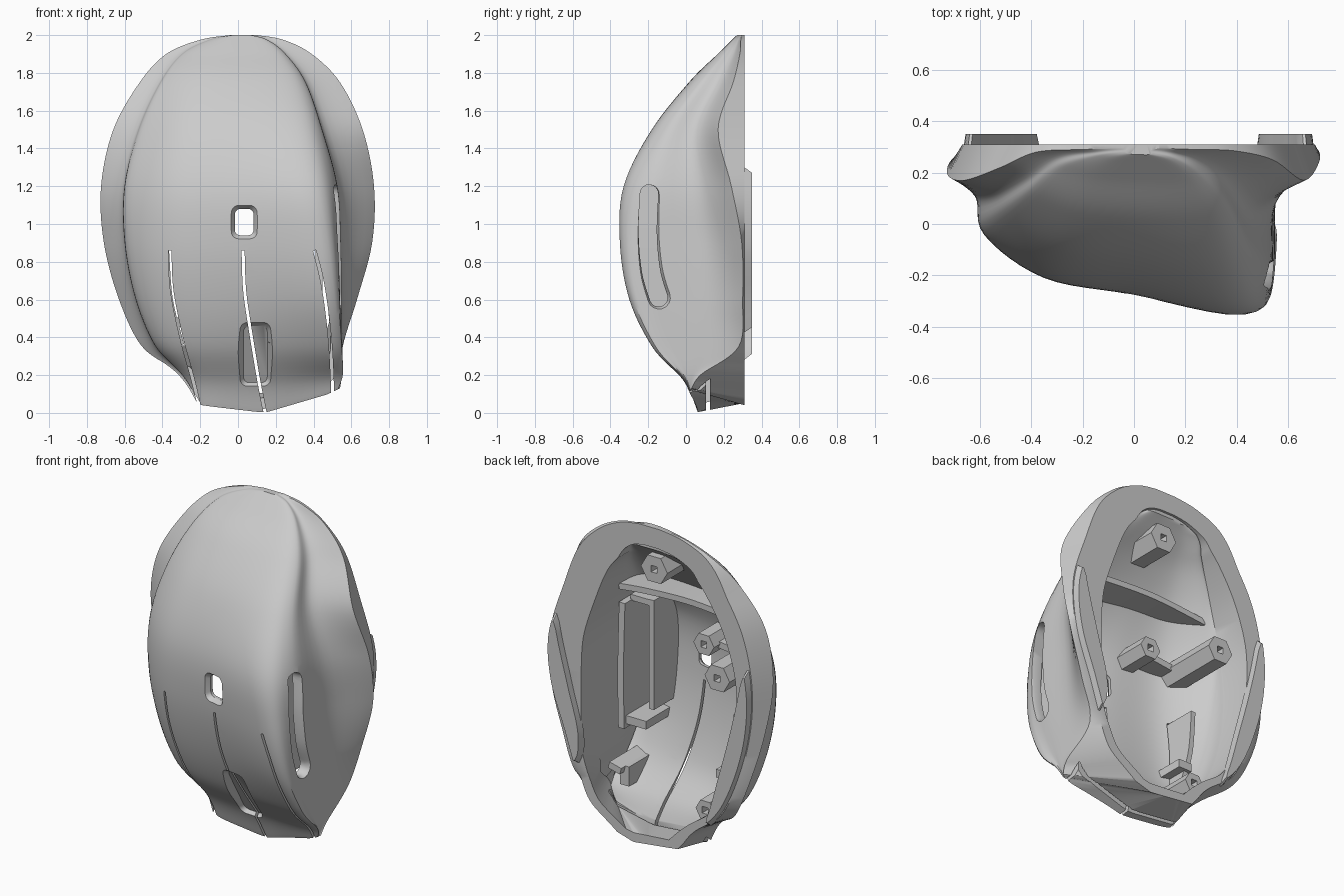
import bpy, bmesh, math
from mathutils import Vector
from mathutils.bvhtree import BVHTree

if "Cube" in bpy.data.objects:
    bpy.data.objects.remove(bpy.data.objects["Cube"])

# Shell stations from bottom to top
Z   = [0, .15, .35, .6, .9, 1.2, 1.5, 1.75, 1.9, 1.975, 2]
CL  = [-.22, -.32, -.51, -.63, -.71, -.725, -.66, -.52, -.38, -.2, -.04]   # left crease x
YCL = [.07, .12, .25, .28, .25, .19, .17, .22, .28, .29, .295]
CR  = [.54, .55, .555, .63, .71, .72, .66, .54, .39, .24, .1]              # right crease x
YCR = [.03, .08, .28, .3, .295, .24, .17, .25, .285, .29, .295]
SL  = [-.2, -.28, -.42, -.52, -.575, -.575, -.5, -.39, -.28, -.14, -.03]   # left shoulder
YSL = [.075, .06, .0, -.03, -.045, -.03, .03, .12, .22, .265, .28]
YM  = [.06, 0, -.13, -.22, -.27, -.26, -.15, .02, .17, .245, .27]          # middle
SR  = [.5, .525, .51, .48, .44, .38, .31, .25, .18, .12, .06]              # right ridge
YSR = [.02, -.03, -.18, -.3, -.35, -.33, -.18, .02, .17, .245, .27]
WR  = [.53, .545, .55, .555, .555, .54, .46, .37, .26, .16, .07]           # right wall
RR  = [.25, .42, .5, .58, .68, .7, .61, .51, .37, .23, .1]                 # right rim
RIM = .31


def lerp(a, b, f):
    return a + (b - a) * f


def catmull(a, t):
    i = min(int(t), len(a) - 2)
    f = t - i
    p, q, r, s = a[max(i - 1, 0)], a[i], a[i + 1], a[min(i + 2, len(a) - 1)]
    return .5 * (2 * q + (r - p) * f + (2 * p - 5 * q + 4 * r - s) * f * f
                 + (3 * q - p - 3 * r + s) * f ** 3)


def curve(pts, n):
    m = len(pts) - 1
    xs, ys = zip(*pts)
    return [(catmull(xs, k / n), catmull(ys, k / n)) for k in range(m * n + 1)]


def left_rim(t):
    return catmull(CL, t) + .06 * min(1, (2 - catmull(Z, t)) / .3)


def lift(x, y, z):
    # Curved bottom edge
    hp = [(-.4, .2), (-.2, .04), (.14, 0), (.48, .1), (.56, .14)]
    h = hp[0][1] if x < -.4 else hp[-1][1]
    for (a, b), (c, d) in zip(hp, hp[1:]):
        if a <= x <= c:
            h = lerp(b, d, (x - a) / (c - a))
    fade = max(0, 1 - z / .4) ** 2
    return z + fade * (h + .04 * max(0, (min(y, RIM) - .06) / .25))


def section(t, inner):
    cl, ycl, c, yc, sl, ysl, ym, sr, ysr, wr, rr = [
        catmull(a, t) for a in (CL, YCL, CR, YCR, SL, YSL, YM, SR, YSR, WR, RR)]
    z, rl = catmull(Z, t), left_rim(t)
    k = .06 * min(1, (2 - z) / .15) if inner else 0
    d = .05 if inner else 0
    nl, yn = lerp(sl, cl, .25), lerp(ysl, ycl, .6)
    body = [(nl + k, yn), (sl + k, ysl + d), (sl * .6 + k * .5, lerp(ysl, ym, .72) + d),
            (lerp(sl, sr, .58), ym + d), (sr - k * .8, ysr + d),
            (lerp(sr, wr, .85) - k, lerp(ysr, yc, .22) + d * .5), (wr - k, lerp(ysr, yc, .7))]
    if inner:
        z = z + .07 * max(0, 1 - z / .4) if z < 1.2 else 1.2 + (z - 1.2) * .85
        a, b = max(nl + k, rl + k), min(wr - k, rr - k)
        body = [(x, min(y, RIM - .015)) for x, y in body]
        prof = [(a, RIM)] + curve(body, 8) + [(b, RIM)]
    else:
        prof = [(rl, RIM)] + curve([(cl, ycl)] + body + [(c, yc)], 6) + [(rr, RIM)]
    return prof, z


def finish(name, bm):
    bmesh.ops.remove_doubles(bm, verts=bm.verts, dist=1e-5)
    bmesh.ops.recalc_face_normals(bm, faces=bm.faces)
    me = bpy.data.meshes.new(name)
    bm.to_mesh(me)
    ob = bpy.data.objects.new(name, me)
    bpy.context.collection.objects.link(ob)
    return ob


def strip(bm, A, B):
    for i in range(len(A) - 1):
        bm.faces.new((A[i], A[i + 1], B[i + 1], B[i]))


def skin(bm, inner, n=70):
    # One curved skin with end walls; returns its loop on the rim plane
    rows = []
    for j in range(n + 1):
        prof, z = section(j / n * (len(Z) - 1), inner)
        row = [bm.verts.new((x, y, lift(x, y, z))) for x, y in prof]
        if rows:
            strip(bm, rows[-1], row)
        rows.append(row)
        if j in (0, n):
            x0, x1, m = prof[0][0], prof[-1][0], len(prof) - 1
            xs = [lerp(x0, x1, i / m) for i in range(1, m)]
            line = [row[0]] + [bm.verts.new((x, RIM, lift(x, RIM, z))) for x in xs] + [row[-1]]
            bm.faces.new((row[0], row[1], line[1]))
            strip(bm, row[1:-1], line[1:-1])
            bm.faces.new((row[-2], row[-1], line[-2]))
            if j == 0:
                low = line
    return low + [r[-1] for r in rows[1:-1]] + line[::-1] + [r[0] for r in rows[-2:0:-1]]


def solid(name, A, B):
    bm = bmesh.new()
    a, b = [bm.verts.new(p) for p in A], [bm.verts.new(p) for p in B]
    strip(bm, a + a[:1], b + b[:1])
    bm.faces.new(a[::-1])
    bm.faces.new(b)
    return finish(name, bm)


def ribbon(path, w, cap=0, n=6):
    pts = [Vector(p) for p in curve(path, n)]
    L, R = [], []
    for i, p in enumerate(pts):
        d = (pts[min(i + 1, len(pts) - 1)] - pts[max(i - 1, 0)]).normalized()
        o = Vector((-d.y, d.x)) * w
        L.append(p + o)
        R.append(p - o)

    def arc(p, q):
        c, o = (p + q) / 2, (p - q) / 2
        e = Vector((o.y, -o.x))
        return [c + o * math.cos(math.pi * k / cap) + e * math.sin(math.pi * k / cap) for k in range(1, cap)]
    return L + arc(L[-1], R[-1]) + R[::-1] + arc(R[0], L[0])


def rounded(cx, cz, hx, hz, r=.03):
    out = []
    for q, (sx, sz) in enumerate([(1, 1), (-1, 1), (-1, -1), (1, -1)]):
        for k in range(6):
            a = math.pi / 2 * (q + k / 5)
            out.append((cx + sx * (hx - r) + r * math.cos(a), cz + sz * (hz - r) + r * math.sin(a)))
    return out


def extrude(name, ring, y0, y1):
    return solid(name, [(x, y0, z) for x, z in ring], [(x, y1, z) for x, z in ring])


def cut(ob, cutter):
    # Boolean cut; keeps the old mesh if a solver loses the part
    cutter.hide_render = True
    bpy.context.view_layer.objects.active = ob
    for solver in ('EXACT', 'MANIFOLD', 'FLOAT'):
        old = ob.data.copy()
        m = ob.modifiers.new("cut", 'BOOLEAN')
        m.object, m.operation, m.solver = cutter, 'DIFFERENCE', solver
        bpy.ops.object.modifier_apply(modifier=m.name)
        if len(ob.data.vertices) > .85 * len(old.vertices):
            break
        ob.modifiers.clear()
        ob.data = old
    bpy.data.objects.remove(cutter)


# Hollow shell: outer skin, inner skin and flat rim between them
bm = bmesh.new()
outer_loop = skin(bm, False)
tree = BVHTree.FromBMesh(bm)
inner_loop = skin(bm, True)
strip(bm, outer_loop + outer_loop[:1], inner_loop + inner_loop[:1])
shell = finish("shell", bm)


def surf(x, z):
    hit = tree.ray_cast(Vector((x, -2, z)), Vector((0, 1, 0)))[0]
    return hit.y if hit else .2


# Front window and wheel opening with bevelled lips
for cx, cz, hx, hz in [(.033, 1.01, .05, .07), (.092, .31, .063, .15)]:
    big, small = rounded(cx, cz, hx + .028, hz + .028, .045), rounded(cx, cz, hx, hz)
    cut(shell, solid("lip", [(x, surf(x, z) - .015, z) for x, z in big],
                     [(x, surf(x, z) + .03, z) for x, z in small]))
    cut(shell, extrude("hole", small, -.6, .12))

# Button slits and the gap under the button tips
slits = [[(-.36, .86), (-.35, .65), (-.3, .4), (-.24, .18), (-.19, -.03)],
         [(.027, .86), (.035, .65), (.065, .44), (.11, .17), (.15, -.03)],
         [(.405, .86), (.445, .7), (.475, .5), (.493, .3), (.503, .05)]]
for p in slits:
    cut(shell, extrude("slit", ribbon(p, .008), -.6, .13))
cut(shell, extrude("tip_gap", [(-.2, -.1), (.5, -.1), (.5, .2), (-.2, .2)], .105, .128))

# Side button slot
slot = [(-.195, 1.16), (-.203, .95), (-.185, .75), (-.145, .61)]
ring = lambda w, x: [(x, y, z) for y, z in ribbon(slot, w, 8)]
cut(shell, solid("slot_lip", ring(.078, .58), ring(.048, .52)))
cut(shell, solid("slot_hole", ring(.048, .42), ring(.048, .7)))
parts = [shell]


# Raised pads on the rim
def pad(name, rim, sign, t0, t1, w):
    outs, ins, n = [], [], 20
    for j in range(n + 1):
        t = lerp(t0, t1, j / n)
        x, z = rim(t) + sign * .005, catmull(Z, t)
        outs.append((x, z))
        ins.append((x + sign * (.012 + w * math.sin(math.pi * j / n) ** .7), z))
    ring = outs + ins[::-1]
    cx, cz = [sum(p[i] for p in ring) / len(ring) for i in (0, 1)]
    parts.append(solid(name, [(x, .3, z) for x, z in ring],
                       [(lerp(x, cx, .06), .35, lerp(z, cz, .08)) for x, z in ring]))


pad("left_rim_pad", left_rim, 1, 1.65, 5.35, .1)
pad("right_rim_pad", lambda t: catmull(RR, t), -1, 2.3, 5.35, .11)


# Interior parts standing on the inner face
def stand(name, ring, y_end):
    ob = solid(name, [(x, min(surf(x, z) + .03, y_end - .01), z) for x, z in ring],
               [(x, y_end, z) for x, z in ring])
    parts.append(ob)
    return ob


# Screw bosses with square holes
for name, x, z, r, y in [("top_boss", .02, 1.73, .09, .28), ("side_boss", -.4, 1.17, .085, .27),
                         ("middle_boss", -.12, 1.2, .07, .0), ("lower_boss", -.27, .3, .065, .2)]:
    hexa = [(x + r * math.cos(k * math.pi / 3), z + r * math.sin(k * math.pi / 3)) for k in range(6)]
    cut(stand(name, hexa, y), extrude("square_hole", rounded(x, z, .02, .02, .001), y - .06, y + .1))

# Ribs, rails and clips: name, path, half width, end depth
for name, path, w, y in [
        ("cross_shelf", [(-.45, 1.45), (-.1, 1.48), (.2, 1.47), (.4, 1.45)], .018, .08),
        ("boss_web", [(-.36, 1.17), (-.12, 1.2)], .02, -.06),
        ("side_button_plate", [(.425, .55), (.43, .9), (.42, 1.32)], .02, .02),
        ("inner_rail", [(.27, .68), (.27, 1.35)], .017, -.05),
        ("plate_bridge", [(.28, 1.33), (.41, 1.33)], .018, -.05),
        ("lower_bridge", [(.27, .6), (.43, .6)], .025, .0),
        ("left_rail", [(-.38, .86), (-.36, .6), (-.3, .36)], .015, .06),
        ("right_clip", [(.36, .24), (.36, .36)], .03, .08),
        ("right_clip_arm", [(.36, .34), (.44, .36)], .02, .12),
        ("left_clip", [(-.35, .48), (-.26, .48)], .025, .08)]:
    stand(name, ribbon(path, w), y)

# Shading
for ob in parts:
    bpy.ops.object.select_all(action='DESELECT')
    ob.select_set(True)
    bpy.context.view_layer.objects.active = ob
    bpy.ops.object.shade_smooth_by_angle(angle=math.radians(32))
